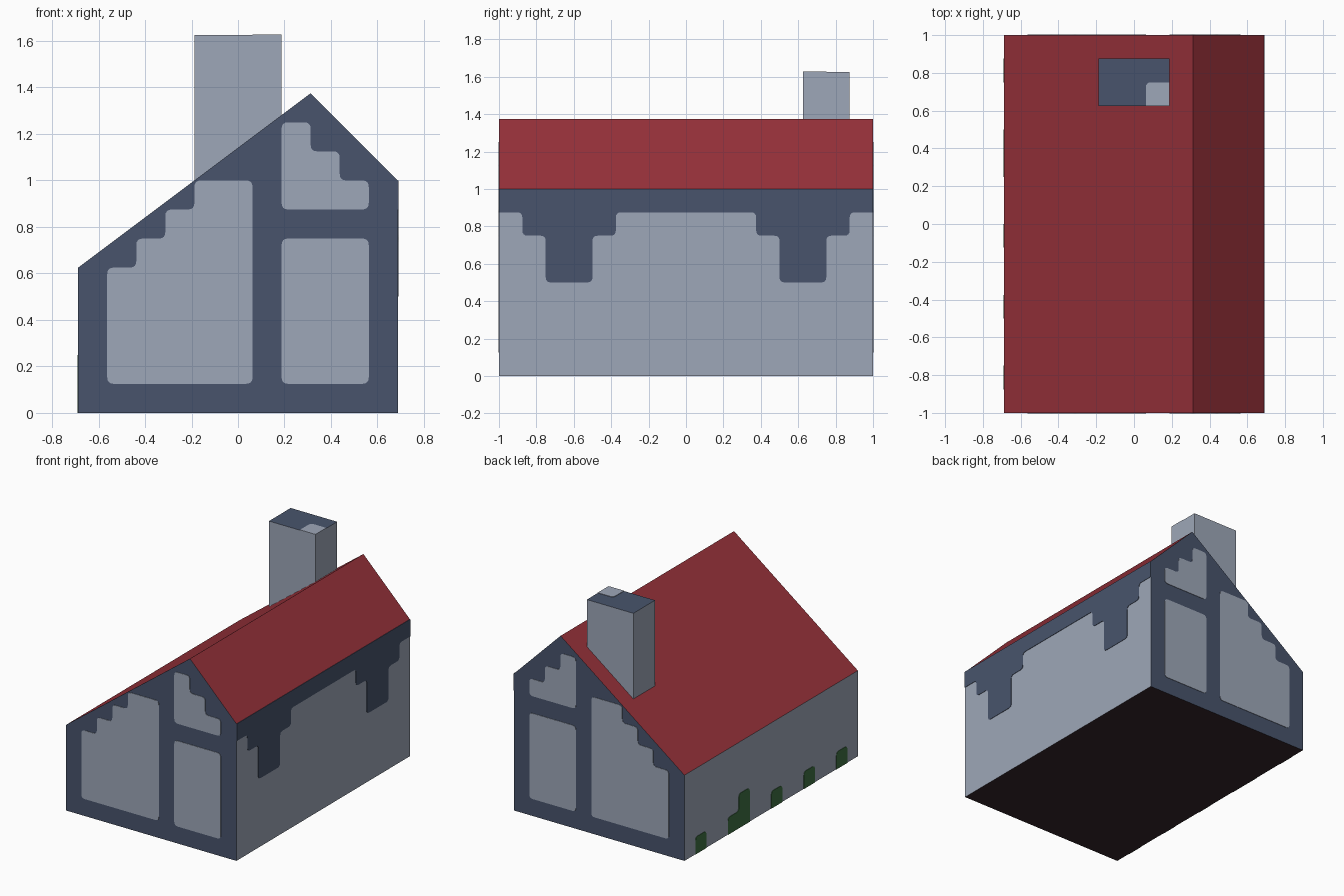
import bpy, bmesh
from mathutils import Vector

if "Cube" in bpy.data.objects:
    bpy.data.objects.remove(bpy.data.objects["Cube"])


def material(name, r, g, b):
    lin = [((c / 255 + 0.055) / 1.055) ** 2.4 for c in (r, g, b)]
    m = bpy.data.materials.new(name)
    m.diffuse_color = (*lin, 1)
    m.use_nodes = True
    m.node_tree.nodes["Principled BSDF"].inputs["Base Color"].default_value = m.diffuse_color
    return m


PLASTER = material("pale grey plaster", 158, 167, 184)
TIMBER = material("slate blue timber", 72, 84, 108)
ROOF = material("red roof", 150, 49, 58)
GRASS = material("green grass", 62, 112, 66)
BASE = material("dark brown base", 54, 38, 43)


def prism(name, points, offset, mats, rule=None):
    """Extrude a flat outline by an offset vector and colour its faces by a rule."""
    bm = bmesh.new()
    face = bm.faces.new([bm.verts.new(p) for p in points])
    ext = bmesh.ops.extrude_face_region(bm, geom=[face], use_keep_orig=True)
    moved = [g for g in ext["geom"] if isinstance(g, bmesh.types.BMVert)]
    bmesh.ops.translate(bm, verts=moved, vec=offset)
    bmesh.ops.recalc_face_normals(bm, faces=bm.faces)
    if rule:
        for f in bm.faces:
            f.normal_update()
            f.material_index = rule(f.normal)
    mesh = bpy.data.meshes.new(name)
    bm.to_mesh(mesh)
    bm.free()
    for m in mats:
        mesh.materials.append(m)
    obj = bpy.data.objects.new(name, mesh)
    bpy.context.collection.objects.link(obj)
    return obj


def rounded(points, radius=0.028, steps=4):
    """Round the corners of an outline; a point with a third value stays square."""
    out = []
    for i, p in enumerate(points):
        c = Vector(p[:2])
        if len(p) == 3:
            out.append(c)
            continue
        a = c + (Vector(points[i - 1][:2]) - c).normalized() * radius
        b = c + (Vector(points[(i + 1) % len(points)][:2]) - c).normalized() * radius
        for k in range(steps + 1):
            t = k / steps
            out.append(a * (1 - t) ** 2 + c * 2 * t * (1 - t) + b * t * t)
    return out


def plate(name, outline, place, normal, mat):
    """Thin painted detail lying on a wall."""
    pts = [place(u, v) for u, v in rounded(outline)]
    return prism(name, pts, Vector(normal) * 0.003, [mat])


# House body: lopsided gable profile, coloured by face direction
profile = [(-0.6875, 0), (0.6875, 0), (0.6875, 1), (0.3125, 1.375), (-0.6875, 0.625)]
prism("house_body", [(x, -1, z) for x, z in profile], Vector((0, 2, 0)),
      [PLASTER, TIMBER, ROOF, BASE],
      lambda n: 1 if abs(n.y) > 0.9 else 2 if n.z > 0.3 else 3 if n.z < -0.9 else 0)

# Chimney: foot follows the roof slope, dark cap
stack = [(-0.1875, 0.98), (0.1875, 1.26), (0.1875, 1.625), (-0.1875, 1.625)]
prism("chimney", [(x, 0.625, z) for x, z in stack], Vector((0, 0.25, 0)),
      [PLASTER, TIMBER], lambda n: int(n.z > 0.9))
plate("chimney_cap_patch",
      [(0.0625, 0.625, 0), (0.1875, 0.625, 0), (0.1875, 0.75, 0), (0.0625, 0.75)],
      lambda u, v: (u, v, 1.625), (0, 0, 1), PLASTER)

# Plaster panels between the timbers on both gables
panels = {
    "tall_panel": [(-0.5625, 0.125), (0.0625, 0.125), (0.0625, 1), (-0.1875, 1),
                   (-0.1875, 0.875), (-0.3125, 0.875), (-0.3125, 0.75),
                   (-0.4375, 0.75), (-0.4375, 0.625), (-0.5625, 0.625)],
    "lower_panel": [(0.1875, 0.125), (0.5625, 0.125), (0.5625, 0.75), (0.1875, 0.75)],
    "upper_panel": [(0.1875, 0.875), (0.5625, 0.875), (0.5625, 1), (0.4375, 1),
                    (0.4375, 1.125), (0.3125, 1.125), (0.3125, 1.25), (0.1875, 1.25)],
}
for side, s in (("front", -1), ("back", 1)):
    for name, outline in panels.items():
        plate(f"{side}_{name}", outline, lambda u, v: (u, s, v), (0, s, 0), PLASTER)

# Stepped timber beam under the right eave, symmetric about y = 0
half = [(0.375, 0.875), (0.375, 0.75), (0.5, 0.75), (0.5, 0.5), (0.75, 0.5),
        (0.75, 0.75), (0.875, 0.75), (0.875, 0.875), (1, 0.875, 0), (1, 1, 0)]
beam = half + [(-p[0], *p[1:]) for p in reversed(half)]
plate("right_eave_beam", beam, lambda u, v: (0.6875, u, v), (1, 0, 0), TIMBER)

# Grass tufts along the foot of the left wall
def tuft(name, outline):
    plate(name, outline, lambda u, v: (-0.6875, u, v), (-1, 0, 0), GRASS)

for i, y in enumerate((-0.875, -0.5, -0.125, 0.75)):
    tuft(f"grass_tuft_{i + 1}",
         [(y, 0, 0), (y + 0.125, 0, 0), (y + 0.125, 0.125), (y, 0.125)])
tuft("grass_tuft_tall",
     [(0.25, 0, 0), (0.5, 0, 0), (0.5, 0.125), (0.375, 0.125), (0.375, 0.25), (0.25, 0.25)])
